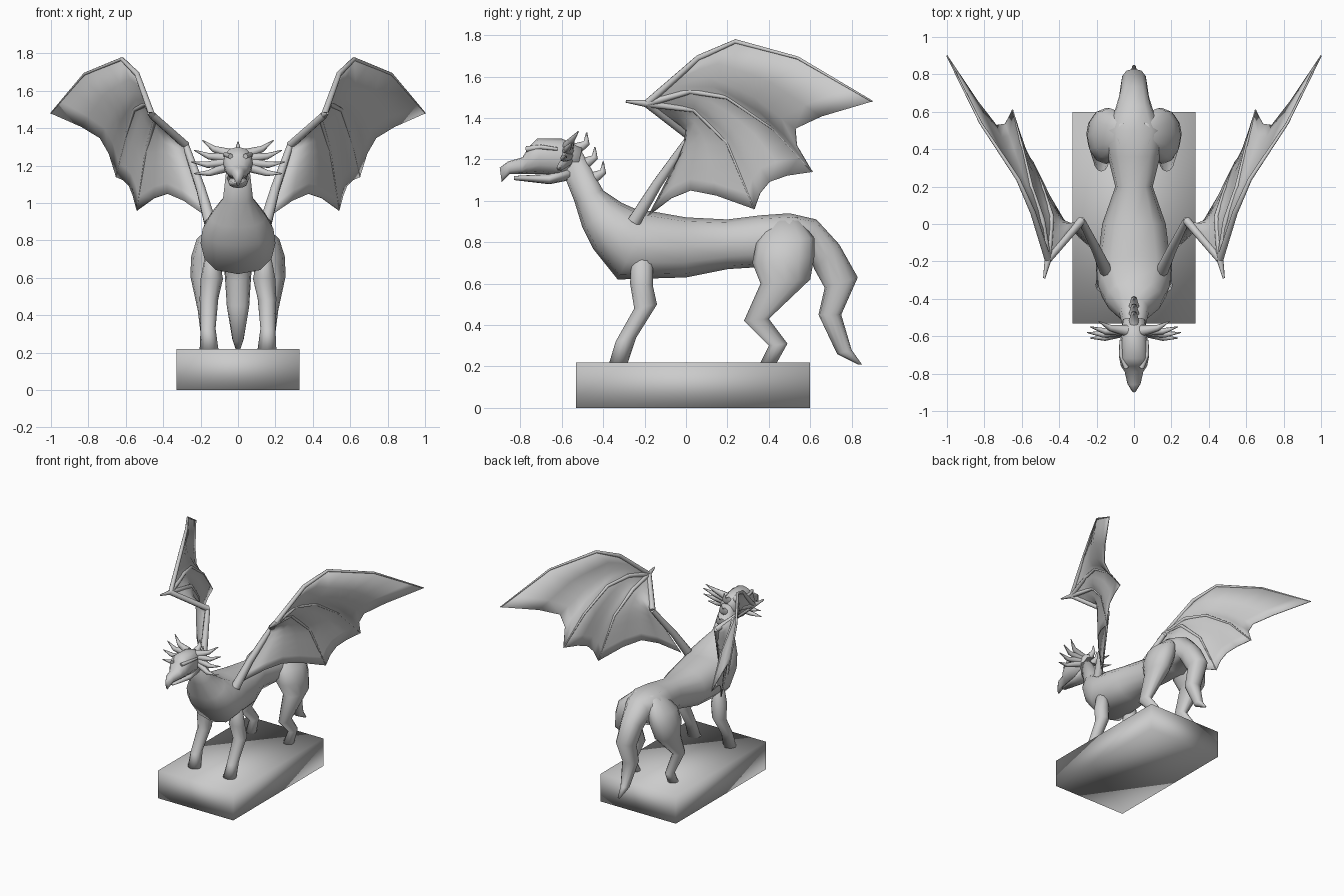
import bpy
import bmesh
import math
from mathutils import Vector

if "Cube" in bpy.data.objects:
    bpy.data.objects.remove(bpy.data.objects["Cube"])

GREY = (.6, .6, .6, 1)
stone = bpy.data.materials.new("grey stone")
stone.use_nodes = True
stone.diffuse_color = GREY
stone.node_tree.nodes["Principled BSDF"].inputs["Base Color"].default_value = GREY


def finish(name, bm):
    """Turn a bmesh into a smooth, grey object."""
    bmesh.ops.remove_doubles(bm, verts=bm.verts, dist=.0005)
    bmesh.ops.recalc_face_normals(bm, faces=bm.faces)
    mesh = bpy.data.meshes.new(name)
    bm.to_mesh(mesh)
    bm.free()
    mesh.materials.append(stone)
    for face in mesh.polygons:
        face.use_smooth = True
    obj = bpy.data.objects.new(name, mesh)
    bpy.context.collection.objects.link(obj)
    return obj


def skin_rows(bm, rows, closed):
    """Join neighbouring rows of vertices with quads."""
    count = len(rows[0])
    for row, following in zip(rows, rows[1:]):
        for i in range(count if closed else count - 1):
            j = (i + 1) % count
            bm.faces.new((row[i], row[j], following[j], following[i]))


def loft(name, rings, side=1, fullness=1, sides=12):
    """Rings from (y, z) to (y, z), with a half width and an x centre if off the middle."""
    bm = bmesh.new()
    rows = []
    for y_start, z_start, y_end, z_end, width, *middle in rings:
        x = side * sum(middle)
        start, end = Vector((x, y_start, z_start)), Vector((x, y_end, z_end))
        centre, radius = (start + end) / 2, (start - end) / 2
        row = []
        for i in range(sides):
            angle = math.tau * i / sides
            bulge = math.copysign(abs(math.sin(angle)) ** fullness, math.sin(angle))
            sideways = Vector((width * bulge, 0, 0))
            row.append(bm.verts.new(centre + radius * math.cos(angle) + sideways))
        rows.append(row)
    skin_rows(bm, rows, closed=True)
    bm.faces.new(rows[0])
    bm.faces.new(rows[-1])
    return finish(name, bm)


def along(points, fraction):
    """Point at a fraction of a polyline's length."""
    pairs = [(Vector(a), Vector(b)) for a, b in zip(points, points[1:])]
    distance = fraction * sum((b - a).length for a, b in pairs)
    for a, b in pairs:
        length = (b - a).length
        if distance <= length:
            return a.lerp(b, distance / length)
        distance -= length
    return pairs[-1][1]


def tube(name, points, thick, thin, side=1):
    """Round tube that tapers along a polyline."""
    curve = bpy.data.curves.new(name, 'CURVE')
    curve.dimensions = '3D'
    curve.bevel_depth = 1
    curve.bevel_resolution = 2
    curve.use_fill_caps = True
    spline = curve.splines.new('POLY')
    spline.points.add(len(points) - 1)
    for i, (knot, (x, y, z)) in enumerate(zip(spline.points, points)):
        knot.co = (x * side, y, z, 1)
        knot.radius = thick + (thin - thick) * i / (len(points) - 1)
    curve.materials.append(stone)
    bpy.context.collection.objects.link(bpy.data.objects.new(name, curve))


# Plinth
bm = bmesh.new()
bmesh.ops.create_cube(bm, size=1)
bmesh.ops.translate(bm, verts=bm.verts, vec=(0, .03, .5))
bmesh.ops.scale(bm, verts=bm.verts, vec=(.66, 1.13, .22))
finish("plinth", bm)

# Neck, body and tail in one skin
loft("body", [
    (-.51, 1.25, -.6, 1.15, .06), (-.4, 1.05, -.54, 1, .08),
    (-.31, .99, -.5, .87, .15), (-.22, .95, -.45, .77, .19),
    (-.17, .95, -.33, .62, .2), (0, .92, 0, .63, .17),
    (.2, .91, .2, .67, .1), (.36, .93, .36, .68, .14),
    (.5, .94, .5, .66, .16), (.63, .91, .6, .72, .1),
    (.74, .79, .62, .67, .08), (.83, .63, .67, .58, .07),
    (.75, .45, .64, .45, .06), (.8, .28, .73, .26, .03),
    (.85, .21, .83, .21, .01)], fullness=.75)

# Legs, one on each side
for side, label in ((1, "left"), (-1, "right")):
    loft(label + "_front_leg", [
        (-.26, .8, -.16, .8, .02, .14), (-.27, .6, -.16, .59, .06, .14),
        (-.25, .48, -.14, .5, .05, .155), (-.34, .32, -.24, .34, .04, .16),
        (-.37, .22, -.28, .22, .05, .155)], side)
    loft(label + "_hind_leg", [
        (.42, .92, .54, .92, .03, .06), (.34, .8, .62, .82, .09, .13),
        (.32, .7, .62, .73, .1, .15), (.36, .6, .6, .62, .08, .175),
        (.28, .42, .4, .43, .04, .175), (.4, .3, .49, .31, .03, .17),
        (.36, .22, .44, .22, .04, .165)], side)

# Head with hooked beak, and lower jaw
loft("head", [
    (-.5, 1.26, -.53, 1.13, .06), (-.6, 1.3, -.6, 1.12, .07),
    (-.72, 1.3, -.7, 1.13, .08), (-.76, 1.26, -.76, 1.13, .07),
    (-.79, 1.21, -.79, 1.13, .05), (-.86, 1.19, -.85, 1.13, .035),
    (-.9, 1.16, -.89, 1.09, .01)], fullness=.8)
loft("lower_jaw", [
    (-.56, 1.17, -.56, 1.1, .06), (-.66, 1.13, -.66, 1.08, .05),
    (-.83, 1.12, -.83, 1.1, .02)])

# Spikes down the nape
for i in range(3):
    root = Vector((0, i * .04 - .53, 1.25 - i * .07))
    tube("nape_spike", [root, root + Vector((0, .05, .03)), root + Vector((0, .05, .08))],
         .03, .003)

# Wing skeleton: three fingers and the arm all start at the wrist
wrist = Vector((.46, -.19, 1.47))
elbow = Vector((.28, .02, 1.31))
leading_finger = [wrist, (.54, .06, 1.69), (.62, .24, 1.77), (.82, .54, 1.69), (1, .9, 1.48)]
middle_finger = [wrist, (.49, .02, 1.53), (.55, .2, 1.5), (.6, .42, 1.35), (.65, .61, 1.14)]
inner_finger = [wrist, (.44, .04, 1.44), (.49, .2, 1.28), (.54, .33, .96)]
arm = [wrist, elbow, (.17, -.18, .93)]
spread = [leading_finger, middle_finger, inner_finger, arm]
scallops = (.24, .1, .2)
STEPS, RAILS = 10, 4

for side, label in ((1, "left"), (-1, "right")):
    # Membrane: blend neighbouring fingers, scalloped at the free edge
    bm = bmesh.new()
    for first, second, scallop in zip(spread, spread[1:], scallops):
        rows = []
        for k in range(RAILS + 1):
            blend = k / RAILS
            reach = 1 - scallop * math.sin(math.pi * blend)
            row = []
            for i in range(STEPS + 1):
                point = along(first, i / STEPS).lerp(along(second, i / STEPS), blend)
                point = wrist.lerp(point, reach)
                point.x *= side
                row.append(bm.verts.new(point))
            rows.append(row)
        skin_rows(bm, rows, closed=False)
    membrane = finish(label + "_wing_membrane", bm)
    solid = membrane.modifiers.new("thickness", 'SOLIDIFY')
    solid.thickness = .006
    solid.offset = 0

    # Wing bones and thumb claw
    tube(label + "_upper_arm", [(.15, -.25, .9), (.2, -.14, 1.08), elbow], .034, .018, side)
    tube(label + "_forearm", [elbow, wrist], .022, .02, side)
    for finger in spread[:3]:
        tube(label + "_wing_finger", finger, .018, .004, side)
    tube(label + "_thumb_claw", [wrist, (.48, -.29, 1.48)], .018, .006, side)

    # Horns fanning from the cheek
    for i in range(4):
        angle = (i - 1) * .4
        root = Vector((.04, -.57, 1.2 + i * .02))
        tip = Vector((.05 + .2 * math.cos(angle), i * .03 - .61, 1.22 + .16 * math.sin(angle)))
        bend = root.lerp(tip, .6) - Vector((0, .015, .015))
        tube(label + "_horn", [root, bend, tip], .03, .003, side)

    # Brow ridge
    tube(label + "_brow", [(.04, -.77, 1.25), (.07, -.7, 1.26), (.07, -.62, 1.25)],
         .014, .008, side)
